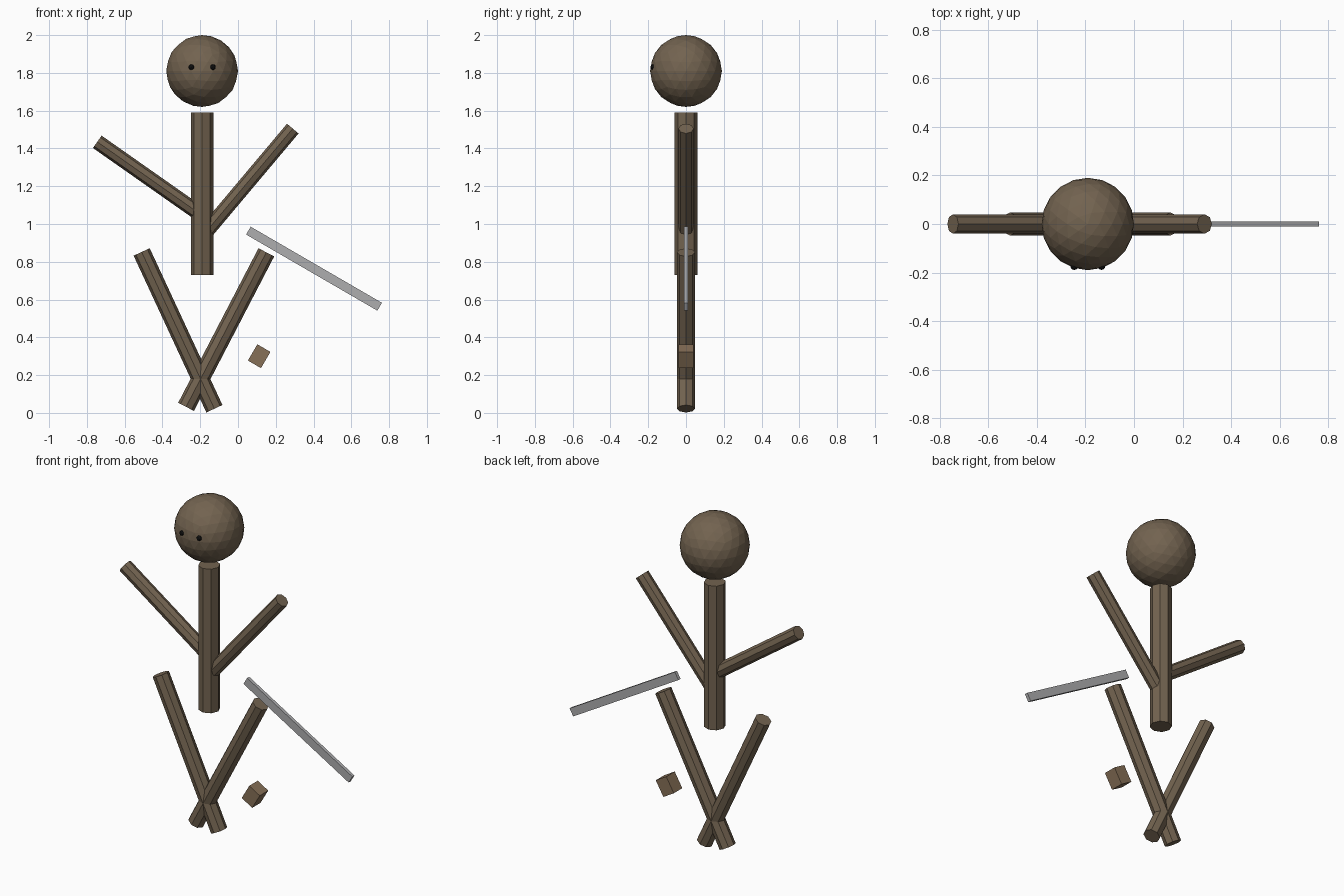
import bpy
from math import atan2
from mathutils import Vector

if "Cube" in bpy.data.objects:
    bpy.data.objects.remove(bpy.data.objects["Cube"])


def material(name, rgb):
    m = bpy.data.materials.new(name)
    m.diffuse_color = (*rgb, 1)
    m.use_nodes = True
    m.node_tree.nodes["Principled BSDF"].inputs["Base Color"].default_value = m.diffuse_color
    return m


BARK = material("bark", (0.17, 0.125, 0.08))
GRIP = material("grip_wood", (0.24, 0.16, 0.095))
STEEL = material("steel", (0.42, 0.42, 0.43))
BLACK = material("black", (0.005, 0.005, 0.005))


def finish(name, mat):
    ob = bpy.context.object
    ob.name = name
    ob.data.materials.append(mat)
    return ob


def log(name, start, end, radius):
    """Eight-sided stick between two (x, z) points in the y = 0 plane."""
    a, b = Vector((start[0], 0, start[1])), Vector((end[0], 0, end[1]))
    d = b - a
    bpy.ops.mesh.primitive_cylinder_add(
        vertices=8, radius=radius, depth=d.length, location=(a + b) / 2,
        rotation=(0, atan2(d.x, d.z), 0))
    return finish(name, BARK)


def bar(name, start, end, width, thickness, mat):
    """Box running between two (x, z) points in the y = 0 plane."""
    a, b = Vector((start[0], 0, start[1])), Vector((end[0], 0, end[1]))
    d = b - a
    bpy.ops.mesh.primitive_cube_add(
        size=1, location=(a + b) / 2, rotation=(0, atan2(d.x, d.z), 0))
    bpy.context.object.scale = (width, thickness, d.length)
    return finish(name, mat)


def ball(name, location, radius, subdivisions, mat):
    bpy.ops.mesh.primitive_ico_sphere_add(
        subdivisions=subdivisions, radius=radius, location=location)
    return finish(name, mat)


CX = -0.19  # body axis

# Head and eyes
ball("head", (CX, 0, 1.81), 0.19, 3, BARK)
for side, s in (("left", 1), ("right", -1)):
    ball("eye_" + side, (CX + s * 0.056, -0.173, 1.83), 0.016, 2, BLACK)

# Trunk and limbs
log("torso", (CX, 0.73), (CX, 1.59), 0.06)
log("arm_left", (-0.16, 0.97), (0.29, 1.505), 0.04)
log("arm_right", (-0.172, 1.033), (-0.745, 1.435), 0.04)
log("leg_left", (-0.275, 0.032), (0.15, 0.85), 0.047)
log("leg_right", (-0.125, 0.022), (-0.51, 0.852), 0.047)

# Loose blade and grip block
bar("blade", (0.055, 0.965), (0.75, 0.562), 0.048, 0.02, STEEL)
bar("grip", (0.087, 0.257), (0.137, 0.343), 0.08, 0.08, GRIP)
